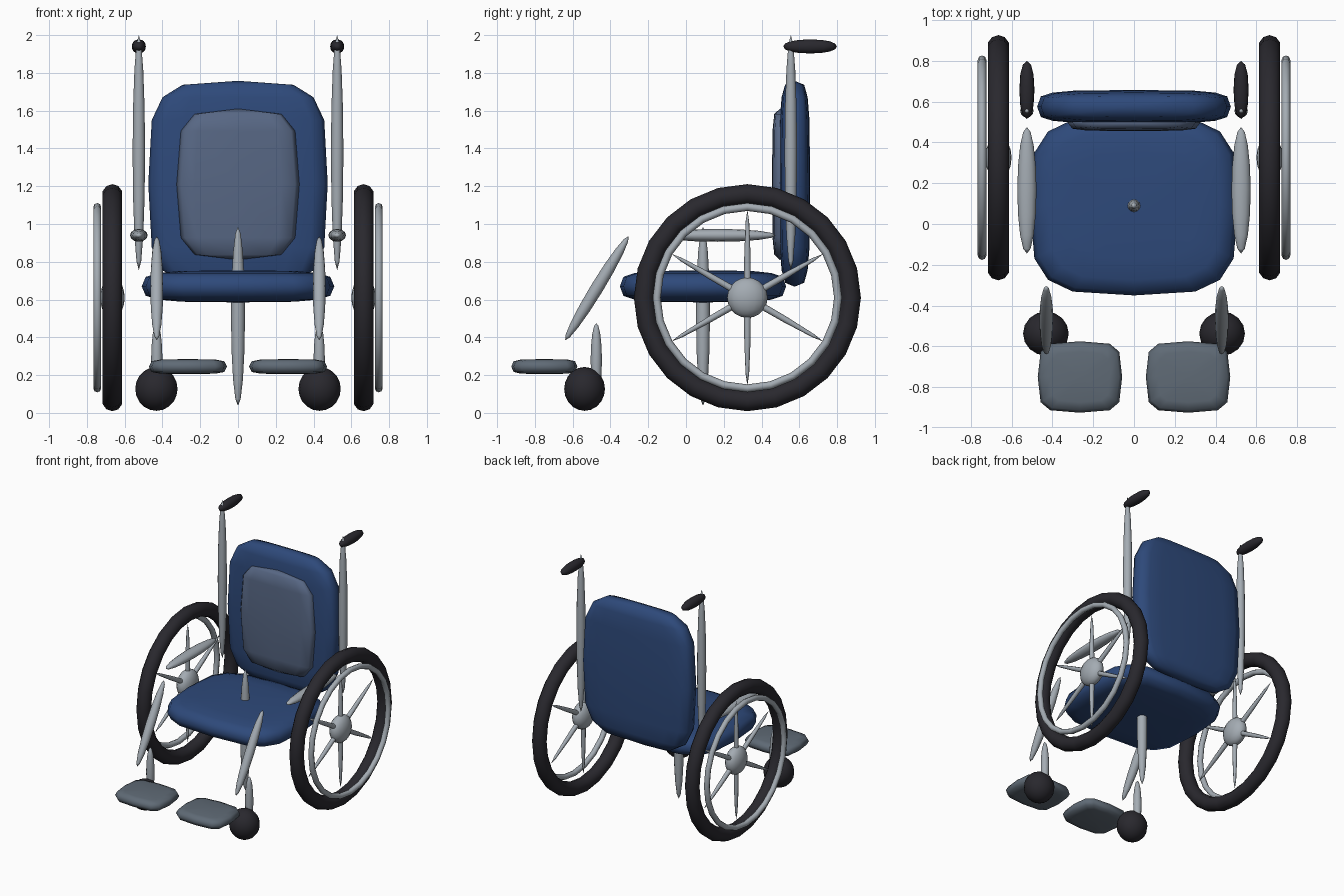
import bpy, math
from math import copysign, pi

if "Cube" in bpy.data.objects:
    bpy.data.objects.remove(bpy.data.objects["Cube"])


def material(name, rgb):
    m = bpy.data.materials.new(name)
    m.diffuse_color = (*rgb, 1)
    m.use_nodes = True
    m.node_tree.nodes["Principled BSDF"].inputs["Base Color"].default_value = m.diffuse_color
    return m


BLUE = material("blue_fabric", (0.027, 0.067, 0.195))
PANEL = material("slate_blue_fabric", (0.095, 0.135, 0.23))
METAL = material("light_metal", (0.37, 0.41, 0.45))
STEEL = material("grey_plate", (0.115, 0.145, 0.18))
RUBBER = material("black_rubber", (0.022, 0.021, 0.027))


def finish(name, mat):
    ob = bpy.context.object
    ob.name = name
    ob.data.materials.append(mat)
    bpy.ops.object.shade_smooth()
    return ob


def rounded(name, mat, loc, half, e=1.0, seg=12, rings=8, rot=(0, 0, 0)):
    """Superellipsoid: e = 1 is an ellipsoid, smaller e is boxier."""
    bpy.ops.mesh.primitive_uv_sphere_add(segments=seg, ring_count=rings,
                                         radius=1, location=loc, rotation=rot)
    ob = finish(name, mat)
    for v in ob.data.vertices:
        v.co = [copysign(abs(c) ** e, c) * h if abs(c) > 1e-5 else 0.0
                for c, h in zip(v.co, half)]
    return ob


def ring(name, mat, loc, major, minor, seg, sides):
    bpy.ops.mesh.primitive_torus_add(major_radius=major, minor_radius=minor,
                                     major_segments=seg, minor_segments=sides,
                                     location=loc, rotation=(0, pi / 2, 0))
    return finish(name, mat)


# Cushions
rounded("seat", BLUE, (0, 0.09, 0.67), (0.51, 0.44, 0.085), 0.55, 16, 8)
rounded("backrest", BLUE, (0, 0.575, 1.213), (0.475, 0.082, 0.545), 0.5, 16, 8)
rounded("back_panel", PANEL, (0, 0.497, 1.21), (0.325, 0.042, 0.4), 0.5, 12, 6)

# Central post under the seat
rounded("centre_post", METAL, (0, 0.09, 0.512), (0.037, 0.037, 0.474))

for side, s in (("left", -1), ("right", 1)):
    # Large wheel with hand rim, hub and spokes
    hub = (s * 0.665, 0.325, 0.61)
    ring(side + "_tyre", RUBBER, hub, 0.547, 0.054, 24, 10)
    ring(side + "_hand_rim", METAL, (s * 0.745, 0.325, 0.61), 0.48, 0.021, 24, 8)
    rounded(side + "_hub", METAL, hub, (0.065, 0.107, 0.107), 1, 16, 10)
    for i in range(3):
        rounded(f"{side}_spoke_{i + 1}", METAL, hub, (0.019, 0.019, 0.465),
                seg=8, rings=6, rot=(i * pi / 3, 0, 0))

    # Back upright, push grip and armrest
    rounded(side + "_upright", METAL, (s * 0.525, 0.555, 1.378), (0.033, 0.033, 0.622))
    rounded(side + "_grip", RUBBER, (s * 0.525, 0.657, 1.94), (0.037, 0.142, 0.037), 0.9)
    rounded(side + "_armrest", METAL, (s * 0.525, 0.165, 0.94), (0.047, 0.034, 0.31),
            rot=(pi / 2, 0, 0)).data.update()

    # Sloping leg tube and footplate
    rounded(side + "_leg_tube", METAL, (s * 0.43, -0.472, 0.66), (0.034, 0.034, 0.322),
            rot=(-math.atan2(0.335, 0.55), 0, 0))
    rounded(side + "_footplate", STEEL, (s * 0.265, -0.75, 0.245), (0.207, 0.175, 0.04),
            0.5, 12, 6)

    # Front caster
    rounded(side + "_caster_fork", METAL, (s * 0.43, -0.475, 0.28), (0.03, 0.03, 0.195))
    rounded(side + "_caster", RUBBER, (s * 0.432, -0.537, 0.127), (0.112, 0.108, 0.116),
            1, 16, 10)
